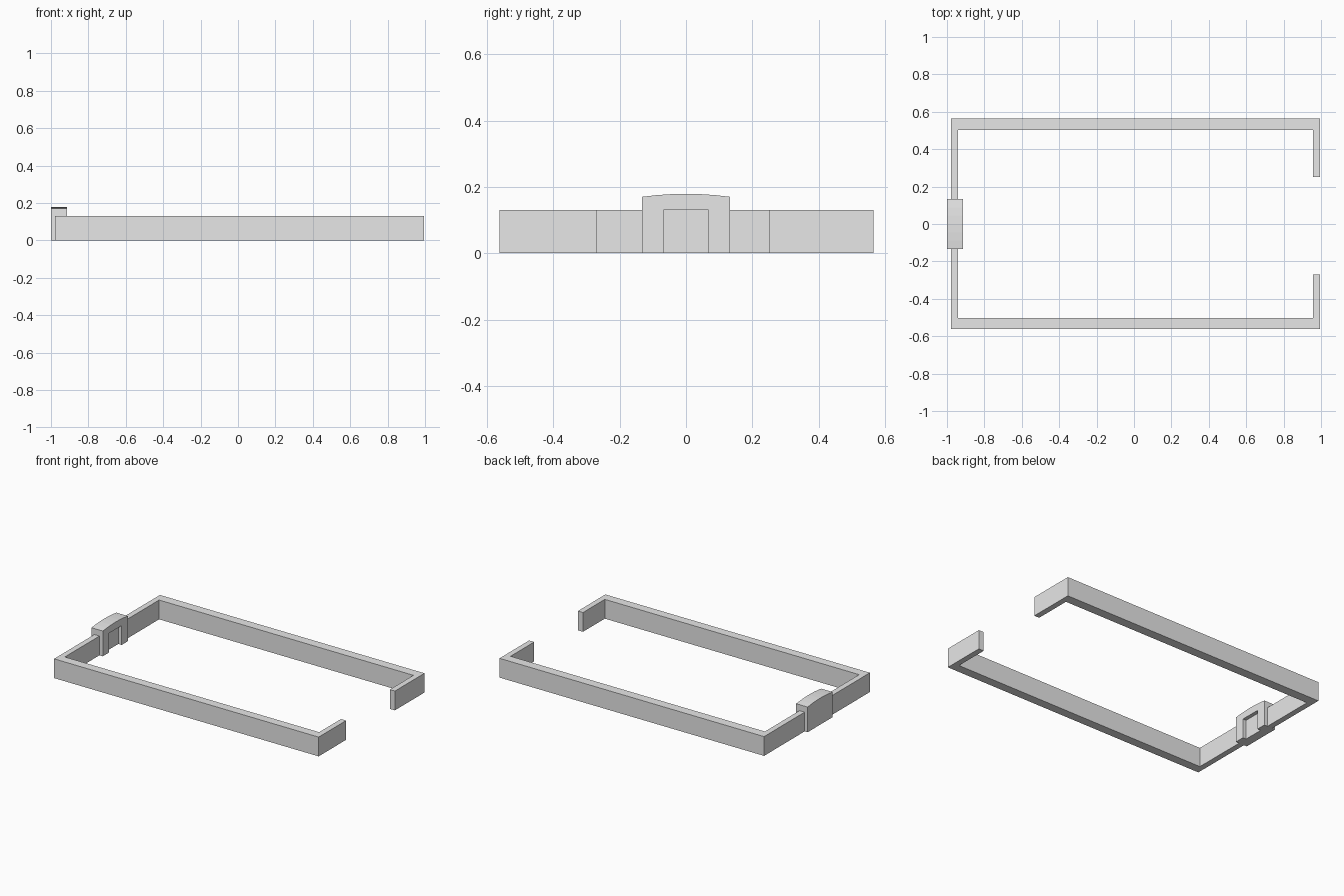
import bpy, bmesh, math
from mathutils import Vector

cube = bpy.data.objects.get("Cube")
if cube:
    bpy.data.objects.remove(cube, do_unlink=True)

grey = bpy.data.materials.new("light_grey")
grey.use_nodes = True
grey.diffuse_color = (0.8, 0.8, 0.8, 1)
grey.node_tree.nodes["Principled BSDF"].inputs["Base Color"].default_value = (0.8, 0.8, 0.8, 1)


def extrude_outline(name, points, direction):
    """Closed prism: a flat outline swept along one direction."""
    bm = bmesh.new()
    face = bm.faces.new([bm.verts.new(p) for p in points])
    swept = bmesh.ops.extrude_face_region(bm, geom=[face], use_keep_orig=True)
    verts = [v for v in swept["geom"] if isinstance(v, bmesh.types.BMVert)]
    bmesh.ops.translate(bm, verts=verts, vec=Vector(direction))
    bmesh.ops.recalc_face_normals(bm, faces=bm.faces)
    mesh = bpy.data.meshes.new(name)
    bm.to_mesh(mesh)
    bm.free()
    mesh.materials.append(grey)
    obj = bpy.data.objects.new(name, mesh)
    bpy.context.collection.objects.link(obj)
    return obj


# Perimeter wall: C-shaped plan, open at the +x end
WALL_H = 0.13
left, right = -0.978, 0.995
plan = [(right, -0.27), (right, -0.562), (left, -0.562), (left, 0.565),
        (right, 0.565), (right, 0.25), (0.957, 0.25), (0.957, 0.502),
        (-0.94, 0.502), (-0.94, -0.502), (0.957, -0.502), (0.957, -0.27)]
extrude_outline("perimeter_wall", [(x, y, 0) for x, y in plan], (0, 0, WALL_H))

# Gatehouse: block straddling the wall with a shallow curved roof
half, steps = 0.133, 6
roof = []
for i in range(steps + 1):
    t = 1 - 2 * i / steps
    roof.append((-1, half * t, 0.179 - 0.009 * t * t))
gate = extrude_outline("gatehouse", [(-1, -half, 0), (-1, half, 0)] + roof, (0.085, 0, 0))

# Recessed doorway on the inner side of the gatehouse
door = [(-0.95, y, z) for y, z in ((-0.068, -0.1), (0.068, -0.1), (0.068, WALL_H), (-0.068, WALL_H))]
cutter = extrude_outline("doorway_cutter", door, (0.1, 0, 0))
cutter.hide_render = True
cutter.hide_viewport = True
cut = gate.modifiers.new("doorway", 'BOOLEAN')
cut.operation = 'DIFFERENCE'
cut.solver = 'EXACT'
cut.object = cutter
